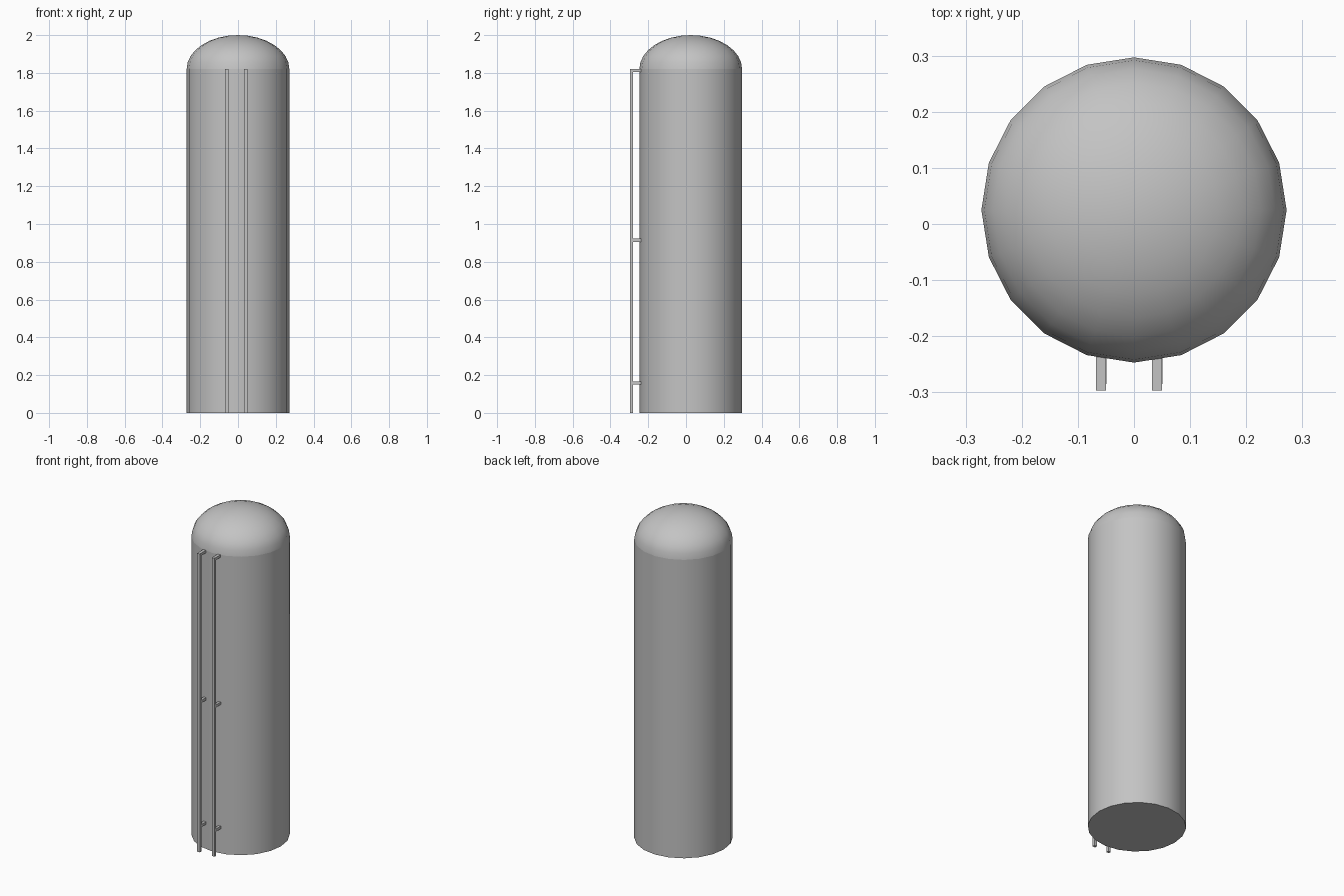
import bpy, bmesh, math

old = bpy.data.objects.get("Cube")
if old:
    bpy.data.objects.remove(old, do_unlink=True)

grey = bpy.data.materials.new("grey metal")
grey.use_nodes = True
grey.diffuse_color = (0.55, 0.55, 0.55, 1)
grey.node_tree.nodes["Principled BSDF"].inputs["Base Color"].default_value = grey.diffuse_color

SIDES, RADIUS, CENTRE_Y = 20, 0.272, 0.025
WALL_TOP, DOME_HEIGHT = 1.82, 0.18


def finish(name, bm, smooth=False):
    bmesh.ops.recalc_face_normals(bm, faces=bm.faces)
    mesh = bpy.data.meshes.new(name)
    bm.to_mesh(mesh)
    bm.free()
    mesh.materials.append(grey)
    obj = bpy.data.objects.new(name, mesh)
    bpy.context.collection.objects.link(obj)
    if smooth:
        bpy.ops.object.select_all(action="DESELECT")
        obj.select_set(True)
        bpy.context.view_layer.objects.active = obj
        bpy.ops.object.shade_smooth_by_angle(angle=math.radians(40))
    return obj


def lathe(name, profile, floor=False):
    """Turn (radius, z) points around the tank axis; radius 0 closes to a point."""
    bm = bmesh.new()
    rings = []
    for r, z in profile:
        turns = [2 * math.pi * i / SIDES for i in range(SIDES if r else 1)]
        rings.append([bm.verts.new((r * math.cos(a), CENTRE_Y + r * math.sin(a), z))
                      for a in turns])
    for low, high in zip(rings, rings[1:]):
        for i in range(SIDES):
            j = (i + 1) % SIDES
            if len(high) == 1:
                bm.faces.new((low[i], low[j], high[0]))
            else:
                bm.faces.new((low[i], low[j], high[j], high[i]))
    if floor:
        bm.faces.new(rings[0][::-1])
    return finish(name, bm, smooth=True)


def box(name, x, y, z):
    bm = bmesh.new()
    bmesh.ops.create_cube(bm, size=1)
    for v in bm.verts:
        v.co = [lo + (c + 0.5) * (hi - lo) for c, (lo, hi) in zip(v.co, (x, y, z))]
    return finish(name, bm)


# Tank wall with its floor, and the domed roof
lathe("tank_wall", [(RADIUS, 0), (RADIUS, WALL_TOP)], floor=True)
STEPS = 8
arc = [math.pi / 2 * i / STEPS for i in range(STEPS)]
lathe("tank_dome", [(RADIUS * math.cos(a), WALL_TOP + DOME_HEIGHT * math.sin(a)) for a in arc]
      + [(0, WALL_TOP + DOME_HEIGHT)])

# Two upright rails, each held off the wall by three brackets
for side, x in (("right", -0.068), ("left", 0.032)):
    width = (x, x + 0.018)
    box(f"{side}_rail", width, (-0.297, -0.281), (0, WALL_TOP))
    box(f"{side}_top_bracket", width, (-0.281, -0.23), (1.804, WALL_TOP))
    for level, z in (("lower", 0.149), ("middle", 0.906)):
        box(f"{side}_{level}_bracket", (x + 0.003, x + 0.019), (-0.285, -0.23), (z, z + 0.016))
